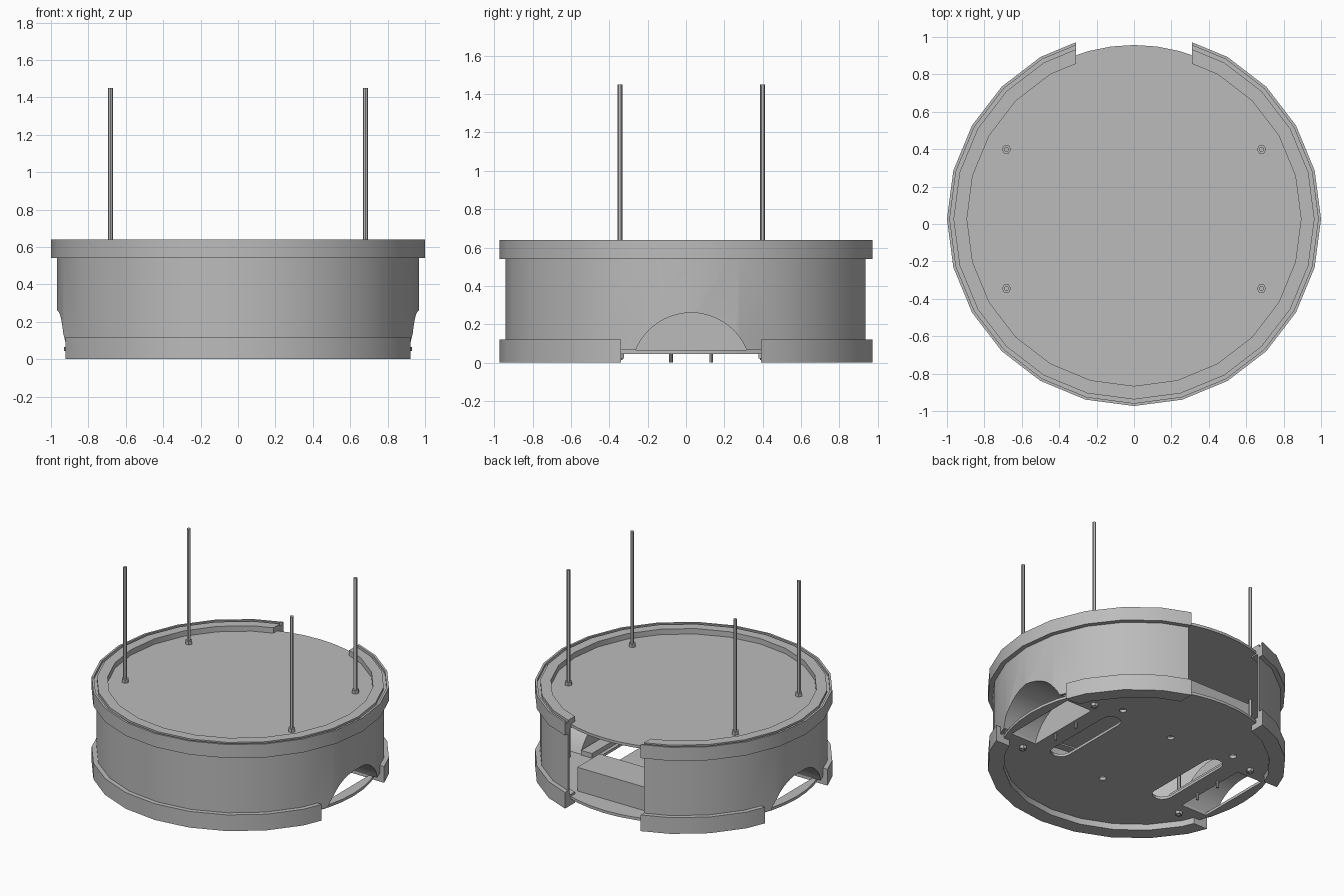
import bpy, bmesh, math

if "Cube" in bpy.data.objects:
    bpy.data.objects.remove(bpy.data.objects["Cube"], do_unlink=True)

CY = 0.027          # y of the body axis
GAP = 0.31          # half width of the rear opening
WELL = 0.365        # half width of the wheel openings
SEGS = 24

grey = bpy.data.materials.new("plain grey")
grey.use_nodes = True
colour = (0.5, 0.5, 0.5, 1)
grey.diffuse_color = colour
grey.node_tree.nodes["Principled BSDF"].inputs["Base Color"].default_value = colour


def finish(name, bm, smooth=True):
    bmesh.ops.recalc_face_normals(bm, faces=bm.faces)
    mesh = bpy.data.meshes.new(name)
    bm.to_mesh(mesh)
    bm.free()
    mesh.materials.append(grey)
    obj = bpy.data.objects.new(name, mesh)
    bpy.context.collection.objects.link(obj)
    if smooth:
        shade(obj)
    return obj


def shade(obj):
    bpy.ops.object.select_all(action='DESELECT')
    obj.select_set(True)
    bpy.context.view_layer.objects.active = obj
    bpy.ops.object.shade_smooth_by_angle(angle=math.radians(30))


def ring(name, profile):
    """Revolve a closed (radius, z) profile about the body axis."""
    bm = bmesh.new()
    loops = []
    for i in range(SEGS):
        a = math.tau * i / SEGS
        loops.append([bm.verts.new((r * math.cos(a), CY + r * math.sin(a), z)) for r, z in profile])
    n = len(profile)
    for i in range(SEGS):
        p, q = loops[i], loops[(i + 1) % SEGS]
        for j in range(n):
            k = (j + 1) % n
            bm.faces.new((p[j], q[j], q[k], p[k]))
    return finish(name, bm)


def prism(name, outline, lo, hi, axis='z'):
    """Extrude an outline along z (x, y points) or x (y, z points)."""
    bm = bmesh.new()
    def place(a, b, t):
        return (a, CY + b, t) if axis == 'z' else (t, CY + a, b)
    ends = [[bm.verts.new(place(a, b, t)) for a, b in outline] for t in (lo, hi)]
    n = len(outline)
    for end in ends:
        bm.faces.new(end)
    for i in range(n):
        k = (i + 1) % n
        bm.faces.new((ends[0][i], ends[0][k], ends[1][k], ends[1][i]))
    return finish(name, bm)


def circle(x, y, r, n):
    return [(x + r * math.cos(math.tau * i / n), y + r * math.sin(math.tau * i / n)) for i in range(n)]


def rect(x0, x1, y0, y1):
    return [(x0, y0), (x1, y0), (x1, y1), (x0, y1)]


def slot(x, length, width):
    r, pts = width / 2, []
    for i in range(14):
        a = math.pi * (i if i < 7 else i - 1) / 6
        off = length / 2 - r if i < 7 else r - length / 2
        pts.append((x + r * math.cos(a), off + r * math.sin(a)))
    return pts


def cut(obj, cutters):
    """Subtract the cutters, bake the result and drop the helpers."""
    for c in cutters:
        c.hide_render = True
        mod = obj.modifiers.new("cut", 'BOOLEAN')
        mod.operation, mod.solver, mod.object = 'DIFFERENCE', 'EXACT', c
    dg = bpy.context.evaluated_depsgraph_get()
    mesh = bpy.data.meshes.new_from_object(obj.evaluated_get(dg))
    obj.modifiers.clear()
    obj.data = mesh
    for c in cutters:
        bpy.data.objects.remove(c, do_unlink=True)
    shade(obj)


def rear_gap():
    return prism("gap_cutter", rect(-GAP, GAP, 0.5, 1.2), -0.1, 0.8)


# Arched wheel opening: circular arc rising from the floor plate
FLOOR, HALF, TOP = 0.065, 0.29, 0.26
rise = TOP - FLOOR
R = (HALF ** 2 + rise ** 2) / (2 * rise)
sweep = math.asin(HALF / R)
arch = [(R * math.sin(sweep * t / 10), TOP - R + R * math.cos(sweep * t / 10)) for t in range(-10, 11)]

# Body shell
shell = ring("body_shell", [(0.967, FLOOR), (0.967, 0.61), (0.95, 0.61), (0.95, FLOOR)])
arch_hole = [(-HALF, 0.0)] + arch + [(HALF, 0.0)]
cut(shell, [rear_gap(), prism("arch_cutter", arch_hole, -1.2, -0.6, 'x'),
            prism("arch_cutter", arch_hole, 0.6, 1.2, 'x')])

# Upper and lower rims
upper = ring("upper_rim", [(1, 0.54), (1, 0.64), (0.985, 0.64), (0.985, 0.62), (0.965, 0.62),
                           (0.965, 0.64), (0.893, 0.64), (0.893, 0.57), (0.95, 0.57), (0.95, 0.54)])
cut(upper, [rear_gap()])
lower = ring("lower_rim", [(1, 0.12), (1, 0), (0.893, 0), (0.893, 0.08), (0.95, 0.08), (0.95, 0.12)])
cut(lower, [rear_gap()] + [prism("well_cutter", rect(min(s * 0.5, s * 1.2), max(s * 0.5, s * 1.2), -WELL, WELL),
                                 -0.1, 0.3) for s in (-1, 1)])

# Top plate and floor plate
prism("top_plate", circle(0, 0, 0.93, 48), 0.58, 0.6)
floor = prism("floor_plate", circle(0, 0, 0.93, 48), 0.045, FLOOR)
holes = []
for s in (-1, 1):
    holes.append(prism("slot_cutter", slot(s * 0.445, 0.66, 0.14), 0, 0.1))
    holes.append(prism("wheel_cutter", rect(s * 0.64, s * 0.85, -HALF, HALF), 0, 0.1))
    holes.append(prism("bore_cutter", circle(0, s * 0.355, 0.025, 16), 0, 0.1))
    holes.append(prism("bore_cutter", circle(s * 0.48, 0.43, 0.025, 16), 0, 0.1))
cut(floor, holes)

for s, side in ((1, "left"), (-1, "right")):
    # Wheel cover: arched tunnel closed by an inner wall
    bm = bmesh.new()
    inner = [bm.verts.new((s * 0.64, CY + y, z)) for y, z in arch]
    outer = [bm.verts.new((s * math.sqrt(0.952 ** 2 - y * y), CY + y, z)) for y, z in arch]
    bm.faces.new(inner)
    for i in range(len(arch) - 1):
        bm.faces.new((inner[i], inner[i + 1], outer[i + 1], outer[i]))
    finish(side + "_wheel_cover", bm)
    # Bracket beside the wheel cover
    prism(side + "_bracket", rect(s * 0.54, s * 0.63, -0.3, 0.3), FLOOR, 0.1)

    for t, end in ((1, "rear"), (-1, "front")):
        label = side + "_" + end
        # Threaded rod with nuts above the top plate and below the floor
        x, y = s * 0.682, t * 0.372
        prism(label + "_rod", circle(x, y, 0.013, 12), 0.015, 1.45)
        prism(label + "_top_nut", circle(x, y, 0.025, 6), 0.6, 0.625)
        prism(label + "_bottom_nut", circle(x, y, 0.025, 6), 0.022, 0.045)
        # Fixing pin under the floor
        prism(label + "_pin", circle(s * 0.62, t * 0.105, 0.01, 10), 0.0, FLOOR)

# Battery box behind the rear opening
prism("battery_box", rect(-0.325, 0.325, 0.52, 0.78), FLOOR, 0.24)
